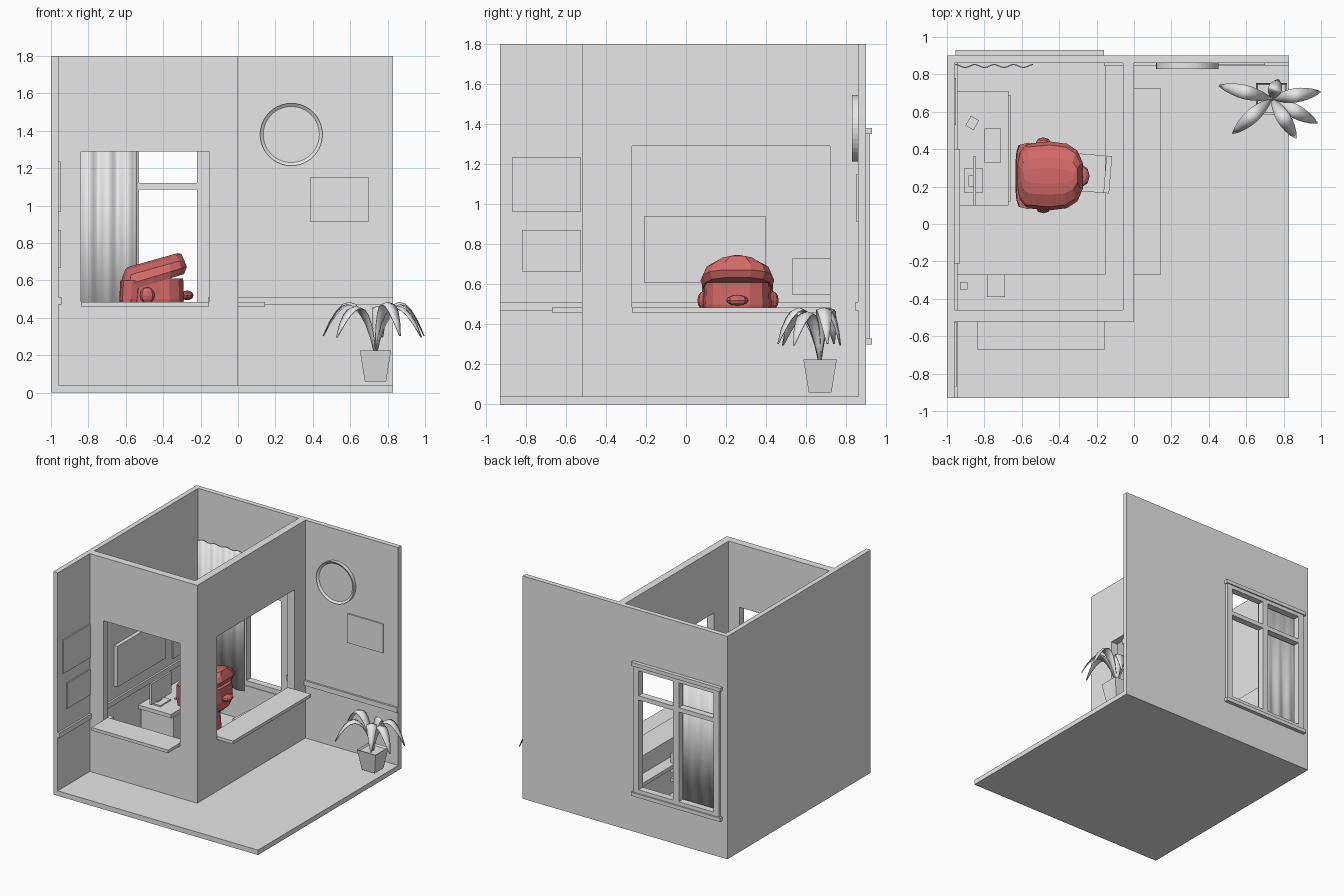
import bpy, bmesh, math
from mathutils import Vector, Matrix

cube = bpy.data.objects.get("Cube")
if cube:
    bpy.data.objects.remove(cube, do_unlink=True)


def material(name, rgb):
    m = bpy.data.materials.new(name)
    m.use_nodes = True
    m.diffuse_color = (*rgb, 1)
    m.node_tree.nodes["Principled BSDF"].inputs["Base Color"].default_value = (*rgb, 1)
    return m


GREY = material("light grey", (0.8, 0.8, 0.8))
RED = material("clay red", (0.64, 0.14, 0.14))


def finish(name, bm, mat=GREY, smooth=False):
    bmesh.ops.recalc_face_normals(bm, faces=bm.faces)
    me = bpy.data.meshes.new(name)
    bm.to_mesh(me)
    bm.free()
    me.materials.append(mat)
    ob = bpy.data.objects.new(name, me)
    bpy.context.collection.objects.link(ob)
    if smooth:
        me.shade_smooth()
    return ob


def add_box(bm, x, y, z):
    size = Matrix.Diagonal((x[1] - x[0], y[1] - y[0], z[1] - z[0], 1))
    mid = Vector((sum(x) / 2, sum(y) / 2, sum(z) / 2))
    bmesh.ops.create_cube(bm, size=1, matrix=Matrix.Translation(mid) @ size)


def boxes(name, *parts, mat=GREY):
    bm = bmesh.new()
    for p in parts:
        add_box(bm, *p)
    return finish(name, bm, mat)


def wall(name, along, span, depth, hole, hole_z):
    """Full-height wall with one rectangular opening."""
    bm = bmesh.new()
    pieces = [((span[0], hole[0]), (0, H)), ((hole[1], span[1]), (0, H)),
              (hole, (0, hole_z[0])), (hole, (hole_z[1], H))]
    for s, z in pieces:
        if along == "x":
            add_box(bm, s, depth, z)
        else:
            add_box(bm, depth, s, z)
    finish(name, bm)


def loft(name, rings, mat):
    bm = bmesh.new()
    rows = [[bm.verts.new(p) for p in r] for r in rings]
    n = len(rows[0])
    for a, b in zip(rows, rows[1:]):
        for i in range(n):
            bm.faces.new((a[i], a[(i + 1) % n], b[(i + 1) % n], b[i]))
    bm.faces.new(rows[0])
    bm.faces.new(rows[-1])
    return finish(name, bm, mat)


def ball(name, centre, radii, mat):
    bm = bmesh.new()
    bmesh.ops.create_uvsphere(bm, u_segments=8, v_segments=6, radius=1,
                              matrix=Matrix.Translation(centre) @ Matrix.Diagonal((*radii, 1)))
    finish(name, bm, mat)


# Room shell
H = 1.8
boxes("floor", ((-1, 0.83), (-0.93, 0.9), (0, 0.04)))
boxes("left_boundary_wall", ((-1, -0.96), (-0.93, 0.9), (0, H)))
wall("back_wall", "x", (-0.96, 0.83), (0.86, 0.9), (-0.93, -0.18), (0.32, 1.36))
wall("booth_front_wall", "x", (-0.96, 0), (-0.52, -0.46), (-0.84, -0.155), (0.46, 1.29))
wall("booth_side_wall", "y", (-0.46, 0.86), (-0.06, 0), (-0.27, 0.72), (0.46, 1.29))

# Sills, rails and counters
boxes("front_sill", ((-0.84, -0.155), (-0.67, -0.46), (0.46, 0.485)))
boxes("side_sill", ((-0.06, 0.145), (-0.27, 0.725), (0.46, 0.485)))
boxes("wall_rail",
      ((-0.96, -0.945), (-0.93, -0.52), (0.47, 0.51)),
      ((-0.96, -0.945), (-0.46, 0.86), (0.47, 0.51)),
      ((-0.16, -0.06), (0.845, 0.86), (0.47, 0.51)),
      ((0, 0.83), (0.845, 0.86), (0.47, 0.51)))
boxes("inner_counter",
      ((-0.96, -0.06), (-0.46, -0.27), (0.31, 0.34)),
      ((-0.155, -0.06), (-0.27, 0.86), (0.31, 0.34)))

# Back window
FY = (0.865, 0.92)
boxes("window_frame",
      ((-0.94, -0.89), FY, (0.32, 1.36)), ((-0.22, -0.17), FY, (0.32, 1.36)),
      ((-0.94, -0.17), FY, (0.32, 0.36)), ((-0.94, -0.17), FY, (1.32, 1.36)),
      ((-0.58, -0.53), FY, (0.36, 1.32)),
      ((-0.89, -0.58), FY, (1.085, 1.12)), ((-0.53, -0.22), FY, (1.085, 1.12)))
boxes("window_caps", ((-0.955, -0.16), (0.9, 0.93), (1.35, 1.38)),
      ((-0.955, -0.16), (0.9, 0.93), (0.3, 0.33)))

# Pleated curtain with a scalloped top
bm = bmesh.new()
steps = 32
prev = None
for i in range(steps + 1):
    t = i / steps
    wave = math.cos(t * 8 * math.pi)
    x, y = -0.955 + 0.415 * t, 0.848 + 0.008 * wave
    col = [bm.verts.new((x, y, 0.28)), bm.verts.new((x, y, 1.395 - 0.01 * wave))]
    if prev:
        bm.faces.new((prev[0], col[0], col[1], prev[1]))
    prev = col
curtain = finish("curtain", bm, smooth=True)
curtain.modifiers.new("thickness", "SOLIDIFY").thickness = 0.006

# Boards and pictures
boxes("notice_board", ((-0.96, -0.93), (-0.21, 0.4), (0.61, 0.94)))
boxes("left_pictures",
      ((-0.96, -0.95), (-0.87, -0.525), (0.965, 1.235)),
      ((-0.96, -0.95), (-0.82, -0.525), (0.665, 0.87)),
      ((-0.96, -0.952), (0.53, 0.78), (0.55, 0.73)))
boxes("back_picture", ((0.385, 0.7), (0.85, 0.86), (0.915, 1.15)))

# Wall clock: rim with recessed face
bm = bmesh.new()
bmesh.ops.create_cone(bm, cap_ends=True, segments=40, radius1=0.167, radius2=0.167, depth=0.03,
                      matrix=Matrix.Translation((0.285, 0.845, 1.38)) @ Matrix.Rotation(math.pi / 2, 4, "X"))
bm.normal_update()
face = [f for f in bm.faces if f.normal.y < -0.9]
bmesh.ops.inset_region(bm, faces=face, thickness=0.017)
bmesh.ops.translate(bm, verts=face[0].verts, vec=(0, 0.012, 0))
finish("wall_clock", bm)

# Desk and desk items
boxes("desk", ((-0.96, -0.67), (0.1, 0.71), (0.31, 0.34)),
      ((-0.95, -0.66), (0.12, 0.69), (0.04, 0.31)))
boxes("monitor", ((-0.86, -0.845), (0.1, 0.36), (0.37, 0.54)),
      ((-0.885, -0.86), (0.2, 0.26), (0.34, 0.46)),
      ((-0.905, -0.81), (0.165, 0.3), (0.34, 0.35)))
boxes("keyboard", ((-0.8, -0.71), (0.33, 0.51), (0.34, 0.352)))
phone = boxes("desk_phone", ((-0.025, 0.025), (-0.03, 0.03), (0, 0.04)))
phone.location = (-0.865, 0.54, 0.34)
phone.rotation_euler.z = -0.5
boxes("paper_tray", ((-0.785, -0.69), (-0.39, -0.27), (0.34, 0.37)))
boxes("pen_stand", ((-0.93, -0.89), (-0.35, -0.31), (0.34, 0.42)))

# Chair
chair = boxes("chair", ((-0.09, 0.09), (-0.1, 0.1), (0.19, 0.215)),
              ((0.055, 0.085), (-0.1, 0.1), (0.26, 0.42)),
              ((0.06, 0.075), (-0.02, 0.02), (0.2, 0.28)),
              ((-0.015, 0.015), (-0.015, 0.015), (0.06, 0.19)),
              ((-0.09, 0.09), (-0.015, 0.015), (0.04, 0.06)),
              ((-0.015, 0.015), (-0.09, 0.09), (0.04, 0.06)))
chair.location = (-0.21, 0.27, 0)
chair.rotation_euler.z = -0.08


# Seated figure: faceted head with round front and flat back
def head_ring(z, x0, x1, half, slope=0.0):
    pts = []
    for i in range(14):
        a = 2 * math.pi * (i + 0.5) / 14
        c, s = math.cos(a), math.sin(a)
        p = 0.8 if c > 0 else 0.4
        x = (x0 + x1) / 2 + (x1 - x0) / 2 * math.copysign(abs(c) ** p, c)
        y = 0.257 + half * math.copysign(abs(s) ** 0.65, s)
        pts.append((x, y, z + slope * (x + 0.45)))
    return pts


loft("face", [head_ring(0.39, -0.56, -0.34, 0.11), head_ring(0.43, -0.6, -0.3, 0.16),
              head_ring(0.5, -0.61, -0.285, 0.17), head_ring(0.61, -0.61, -0.29, 0.165)], RED)
loft("hair", [head_ring(0.585, -0.62, -0.285, 0.172, 0.3), head_ring(0.62, -0.632, -0.27, 0.184, 0.3),
              head_ring(0.665, -0.62, -0.285, 0.165, 0.28), head_ring(0.7, -0.605, -0.3, 0.1, 0.28),
              head_ring(0.71, -0.59, -0.32, 0.04, 0.28)], RED)
loft("back_hair", [head_ring(0.43, -0.625, -0.53, 0.165), head_ring(0.5, -0.635, -0.51, 0.175),
                   head_ring(0.6, -0.63, -0.5, 0.178)], RED)
loft("body", [head_ring(0.2, -0.54, -0.36, 0.1), head_ring(0.36, -0.52, -0.37, 0.09),
              head_ring(0.41, -0.5, -0.4, 0.05)], RED)
ball("nose", (-0.272, 0.257, 0.52), (0.034, 0.055, 0.026), RED)
for side, y in (("right", 0.085), ("left", 0.435)):
    ball(side + "_ear", (-0.485, y, 0.52), (0.04, 0.028, 0.045), RED)

# Potted plant
PX, PY = 0.735, 0.67
bm = bmesh.new()
bmesh.ops.create_cone(bm, cap_ends=True, segments=4, radius1=0.08, radius2=0.118, depth=0.165,
                      matrix=Matrix.Translation((PX, PY, 0.142)) @ Matrix.Rotation(math.pi / 4, 4, "Z"))
bm.normal_update()
top = [f for f in bm.faces if f.normal.z > 0.9]
bmesh.ops.inset_region(bm, faces=top, thickness=0.012)
bmesh.ops.translate(bm, verts=top[0].verts, vec=(0, 0, -0.015))
finish("plant_pot", bm)


def leaf(name, angle, length, rise):
    bm = bmesh.new()
    out = Vector((math.cos(angle), math.sin(angle), 0))
    side = Vector((-out.y, out.x, 0))
    rows = []
    for i in range(10):
        t = i / 9
        mid = Vector((PX, PY, 0.2)) + out * length * t ** 1.2
        mid.z += rise * (1.08 * t - 0.97 * t * t)
        w = 0.004 + 0.034 * math.sin(math.pi * t ** 1.2) ** 0.8
        drop = Vector((0, 0, 0.3 * w))
        rows.append([bm.verts.new(p) for p in (mid - side * w - drop, mid, mid + side * w - drop)])
    for a, b in zip(rows, rows[1:]):
        for k in range(2):
            bm.faces.new((a[k], a[k + 1], b[k + 1], b[k]))
    ob = finish(name, bm, smooth=True)
    ob.modifiers.new("thickness", "SOLIDIFY").thickness = 0.005


for i, (deg, length) in enumerate([(166, 0.29), (222, 0.28), (302, 0.25), (332, 0.28), (8, 0.265), (70, 0.11)]):
    leaf(f"plant_leaf_{i + 1}", math.radians(deg), length, 0.95 if i % 2 == 0 else 0.88)
